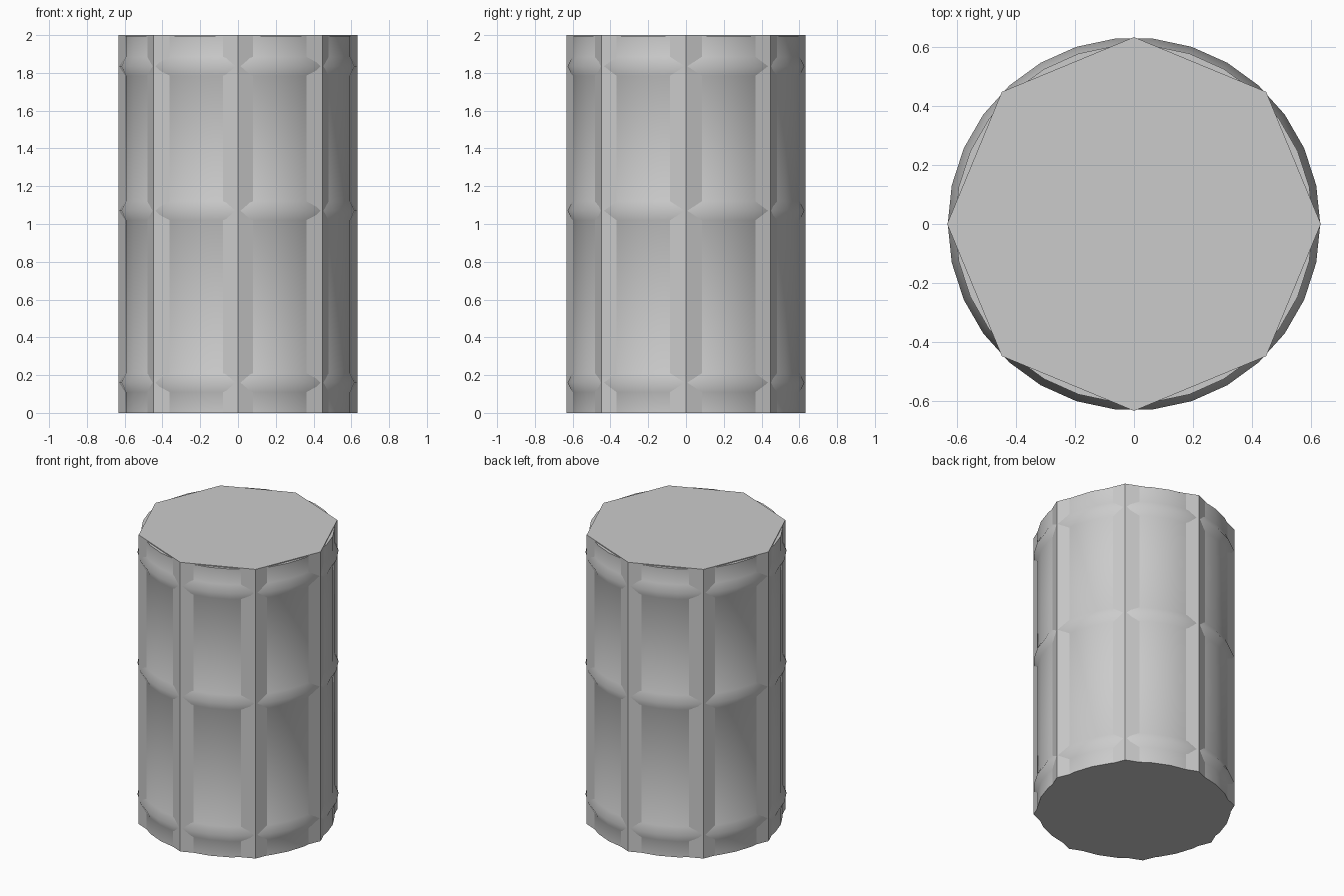
import bpy, bmesh, math

if "Cube" in bpy.data.objects:
    bpy.data.objects.remove(bpy.data.objects["Cube"])

TOP = 2.0
R = 0.632        # octagon corner radius
BODY = 0.606     # round body radius
RIDGE = 0.63     # hoop ridge radius
RIDGE_Z = (0.16, 1.07, 1.835)


def lathe(name, profile, sides):
    """Closed solid of revolution from (radius, z) rings with capped ends."""
    bm = bmesh.new()
    rings = []
    for r, z in profile:
        rings.append([bm.verts.new((r * math.cos(2 * math.pi * i / sides),
                                    r * math.sin(2 * math.pi * i / sides), z))
                      for i in range(sides)])
    for a, b in zip(rings, rings[1:]):
        for i in range(sides):
            j = (i + 1) % sides
            bm.faces.new((a[i], a[j], b[j], b[i]))
    bm.faces.new(rings[0][::-1])
    bm.faces.new(rings[-1])
    mesh = bpy.data.meshes.new(name)
    bm.to_mesh(mesh)
    bm.free()
    obj = bpy.data.objects.new(name, mesh)
    bpy.context.collection.objects.link(obj)
    return obj


# Flat-sided octagonal core whose corners stand out as vertical ribs
lathe("octagonal_core", [(R, 0), (R, TOP)], 8)

# Round body with three hoop ridges
profile = [(BODY, 0)]
for z in RIDGE_Z:
    profile += [(BODY, z - 0.05), (RIDGE, z), (BODY, z + 0.05)]
profile.append((BODY, TOP - 0.006))
body = lathe("round_body", profile, 30)
bpy.context.view_layer.objects.active = body
body.select_set(True)
bpy.ops.object.shade_smooth_by_angle(angle=math.radians(60))
